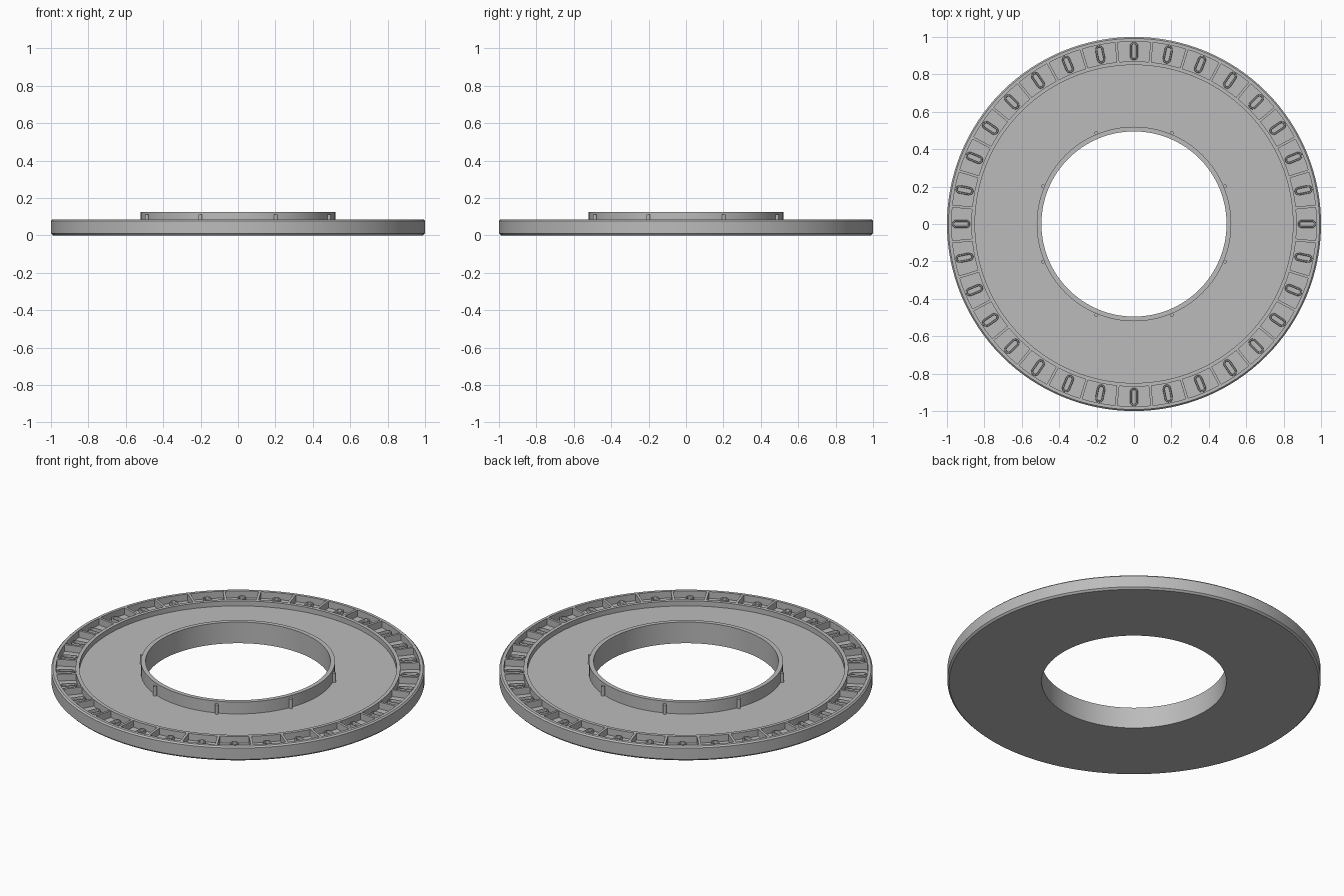
import bpy, bmesh, math
from mathutils import Matrix, Vector

cube = bpy.data.objects.get("Cube")
if cube:
    bpy.data.objects.remove(cube, do_unlink=True)

GREY = (0.5, 0.5, 0.5, 1)
mat = bpy.data.materials.new("plain grey")
mat.use_nodes = True
mat.diffuse_color = GREY
mat.node_tree.nodes["Principled BSDF"].inputs["Base Color"].default_value = GREY

CELLS, SEGMENTS = 32, 128
TOP, FLOOR, CELL_FLOOR = 0.085, 0.055, 0.045
R_IN, R_OUT = 0.87, 0.975


def finish(bm, name):
    bmesh.ops.recalc_face_normals(bm, faces=bm.faces)
    mesh = bpy.data.meshes.new(name)
    bm.to_mesh(mesh)
    bm.free()
    mesh.materials.append(mat)
    obj = bpy.data.objects.new(name, mesh)
    bpy.context.collection.objects.link(obj)
    bpy.ops.object.select_all(action="DESELECT")
    obj.select_set(True)
    bpy.context.view_layer.objects.active = obj
    bpy.ops.object.shade_smooth_by_angle(angle=math.radians(30))
    return obj


def sweep(bm, rings):
    """Join closed loops of points into a closed tube."""
    loops = [[bm.verts.new(p) for p in ring] for ring in rings]
    n = len(loops[0])
    for a, b in zip(loops, loops[1:] + loops[:1]):
        for i in range(n):
            j = (i + 1) % n
            bm.faces.new((a[i], a[j], b[j], b[i]))


def spin(i, count, offset=0.0):
    return Matrix.Rotation(math.tau * (i + offset) / count, 4, "Z")


# Turned disc: outer rim, cell channel, inner lip, sunken floor and collar
profile = [(0.495, 0), (0.99, 0), (1, 0.01), (1, 0.077), (0.992, TOP),
           (R_OUT, TOP), (R_OUT, CELL_FLOOR), (R_IN, CELL_FLOOR), (R_IN, TOP),
           (0.85, TOP), (0.85, FLOOR), (0.52, FLOOR), (0.52, 0.125), (0.495, 0.125)]
bm = bmesh.new()
sweep(bm, [[spin(s, SEGMENTS) @ Vector((r, 0, z)) for r, z in profile]
           for s in range(SEGMENTS)])
finish(bm, "turned_disc")

# Thin walls between the cells
bm = bmesh.new()
size = Matrix.Diagonal((R_OUT - R_IN + 0.006, 0.014, TOP - CELL_FLOOR, 1))
place = Matrix.Translation(((R_IN + R_OUT) / 2, 0, (TOP + CELL_FLOOR) / 2 - 0.0005))
for i in range(CELLS):
    bmesh.ops.create_cube(bm, size=1, matrix=spin(i, CELLS, 0.5) @ place @ size)
finish(bm, "cell_walls")

# Raised oblong ring on the floor of each cell
bm = bmesh.new()
MID, HALF, END = 0.924, 0.026, 0.017
for i in range(CELLS):
    rings = []
    for k in range(16):
        a = math.pi * (k % 8) / 7 - math.pi / 2
        side = 1 if k < 8 else -1
        out = Vector((math.cos(a), math.sin(a), 0)) * side
        centre = Vector((MID + HALF * side, 0, CELL_FLOOR))
        rings.append([spin(i, CELLS) @ (centre + out * (END + d) + Vector((0, 0, h)))
                      for d, h in ((0.005, -0.002), (0.005, 0.012), (0.003, 0.015),
                                   (-0.003, 0.015), (-0.005, 0.012), (-0.005, -0.002))])
    sweep(bm, rings)
finish(bm, "oblong_rings")

# Small pins standing against the collar
bm = bmesh.new()
for i in range(8):
    bmesh.ops.create_cone(bm, cap_ends=True, segments=16, radius1=0.01, radius2=0.01,
                          depth=0.06,
                          matrix=spin(i, 8, 0.5) @ Matrix.Translation((0.527, 0, 0.08)))
finish(bm, "collar_pins")
